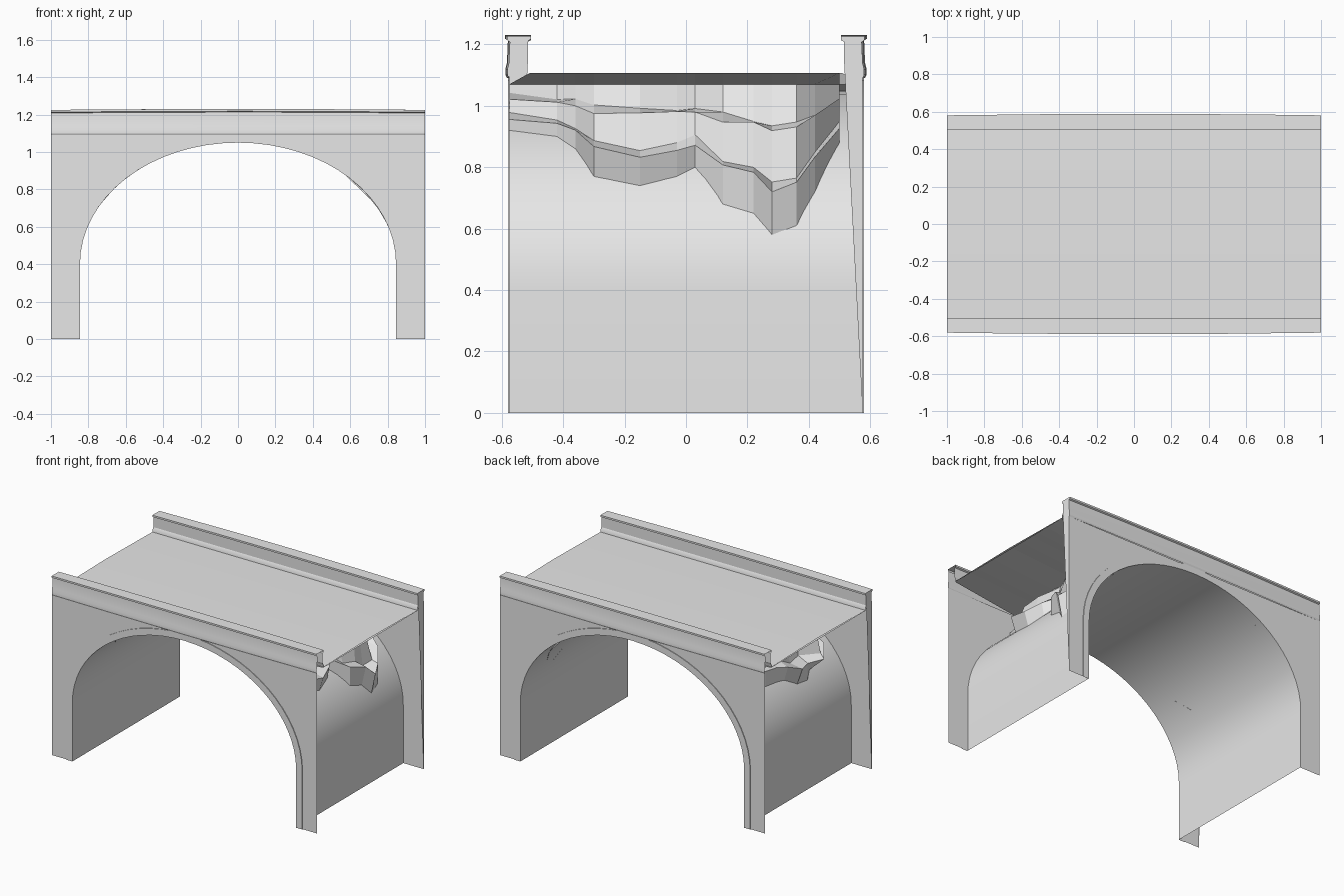
import bpy, bmesh, math, random
from mathutils import Matrix

random.seed(4)
cube = bpy.data.objects.get("Cube")
if cube:
    bpy.data.objects.remove(cube, do_unlink=True)

stone = bpy.data.materials.new("pale_stone")
stone.use_nodes = True
GREY = (0.8, 0.8, 0.8, 1)
stone.diffuse_color = GREY
stone.node_tree.nodes["Principled BSDF"].inputs["Base Color"].default_value = GREY

SPAN, RISE, SPRING = 0.845, 0.65, 0.4    # arch half width, rise, spring height
WALL, RING, DECK = 0.575, 0.58, 1.11     # wall plane, arch ring plane, deck height
TURN = Matrix.Rotation(math.pi, 4, "Z")


def sheet(name, rows, turned=False, smooth=True):
    """Skin a list of equally long point rows with quads."""
    bm = bmesh.new()
    grid = [[bm.verts.new(p) for p in row] for row in rows]
    for a, b in zip(grid, grid[1:]):
        for i in range(len(a) - 1):
            bm.faces.new((a[i], a[i + 1], b[i + 1], b[i]))
    return finish(name, bm, turned, smooth)


def finish(name, bm, turned, smooth):
    bmesh.ops.remove_doubles(bm, verts=bm.verts, dist=0.0002)
    bmesh.ops.dissolve_degenerate(bm, edges=bm.edges, dist=0.0002)
    if turned:
        bm.transform(TURN)
    mesh = bpy.data.meshes.new(name)
    bm.to_mesh(mesh)
    bm.free()
    mesh.materials.append(stone)
    obj = bpy.data.objects.new(name, mesh)
    bpy.context.collection.objects.link(obj)
    if smooth:
        bpy.ops.object.select_all(action="DESELECT")
        obj.select_set(True)
        bpy.context.view_layer.objects.active = obj
        bpy.ops.object.shade_smooth_by_angle(angle=math.radians(25))
    return obj


def arch(grow=0.0, n=32):
    """Arch outline from the left foot to the right foot."""
    pts = [(-SPAN - grow, 0)]
    for i in range(n + 1):
        a = math.pi * (1 - i / n)
        pts.append(((SPAN + grow) * math.cos(a), SPRING + (RISE + grow) * math.sin(a)))
    return pts + [(SPAN + grow, 0)]


def arch_x(z):
    """Half width of the vault at height z."""
    s = min(1, max(0, (z - SPRING) / RISE))
    return SPAN * math.sqrt(1 - s * s)


# Vault and deck
sheet("vault", [[(x, y, z) for x, z in reversed(arch())] for y in (-RING, RING)])
sheet("deck", [[(x, y, DECK + h) for x in (-1, 0, 1)]
               for y, h in ((-0.51, 0), (0, 0.008), (0.51, 0))])

# Parapet section: distance from the centre line, height
PARAPET = [(WALL, 1.09), (0.58, 1.1), (0.58, 1.12), (WALL, 1.14), (0.572, 1.208),
           (0.581, 1.213), (0.581, 1.225), (0.505, 1.225), (0.505, 1.213),
           (0.515, 1.208), (0.515, 1.14), (0.507, 1.125), (0.505, DECK - 0.005)]
STATIONS = (-1, -0.6, 0, 0.45, 1)

for side, turned in (("front", False), ("back", True)):
    # Spandrel wall with the arch opening
    low = [(-1, 0)] + arch() + [(1, 0)]
    sheet(side + "_wall", [[(x, -WALL, z) for x, z in low],
                           [(x, -WALL, 1.09) for x, z in low]], turned)
    # Slightly raised ring around the opening
    inner, outer = arch(), arch(0.045)
    sheet(side + "_arch_ring", [[(x, -RING, z) for x, z in inner],
                                [(x, -RING, z) for x, z in outer],
                                [(x, -WALL, z) for x, z in outer]], turned)
    # Moulded parapet, bowed a little along its length
    sheet(side + "_parapet",
          [[(x, -o - (0.008 * (1 - x * x) if o > 0.54 else 0),
             z + (0.005 * (1 - x * x) if z > 1.2 else 0)) for x in STATIONS]
           for o, z in PARAPET], turned)
    # Tapering end face at one end of the wall
    bm = bmesh.new()
    bm.faces.new([bm.verts.new((-1, -o, z)) for o, z in [(WALL, 0)] + PARAPET[:-2]])
    finish(side + "_wall_end", bm, turned, False)

# Broken fill between the vault and the deck at each open end
YS = (-0.575, -0.42, -0.36, -0.3, -0.15, -0.03, 0.03, 0.12, 0.22, 0.28, 0.36, 0.42, 0.5)
RIGHT = (0.92, 0.9, 0.86, 0.77, 0.74, 0.77, 0.8, 0.68, 0.65, 0.58, 0.61, 0.72, 0.88)
LEFT = (0.92, 0.88, 0.85, 0.8, 0.76, 0.75, 0.74, 0.69, 0.68, 0.72, 0.8, 0.85, 0.9)
STEPS = ((0, 0), (0.3, 0.01), (0.36, 0.08), (0.7, 0.1), (0.74, 0.17), (1, 0.2))


def rubble(name, bottoms, turned, overhang):
    rows = []
    for t, back in STEPS:
        row = []
        for i, (y, zb) in enumerate(zip(YS, bottoms)):
            z = zb + (1.07 - zb) * t
            x = max(arch_x(zb) - back, arch_x(z) + 0.03 * (t > 0))
            if 0 < t < 1:
                x += random.uniform(0, 0.05)
                z += random.uniform(-0.012, 0.012)
                if i in (9, 10):
                    x += overhang
            row.append((x, y, z))
        rows.append(row)
    # Sloping underside running out to the deck edge
    rows.append([(1, max(y, -0.51), DECK - 0.004) for y in YS])
    sheet(name, rows, turned, False)


rubble("right_rubble", RIGHT, False, 0.0)
rubble("left_rubble", LEFT, True, 0.12)
